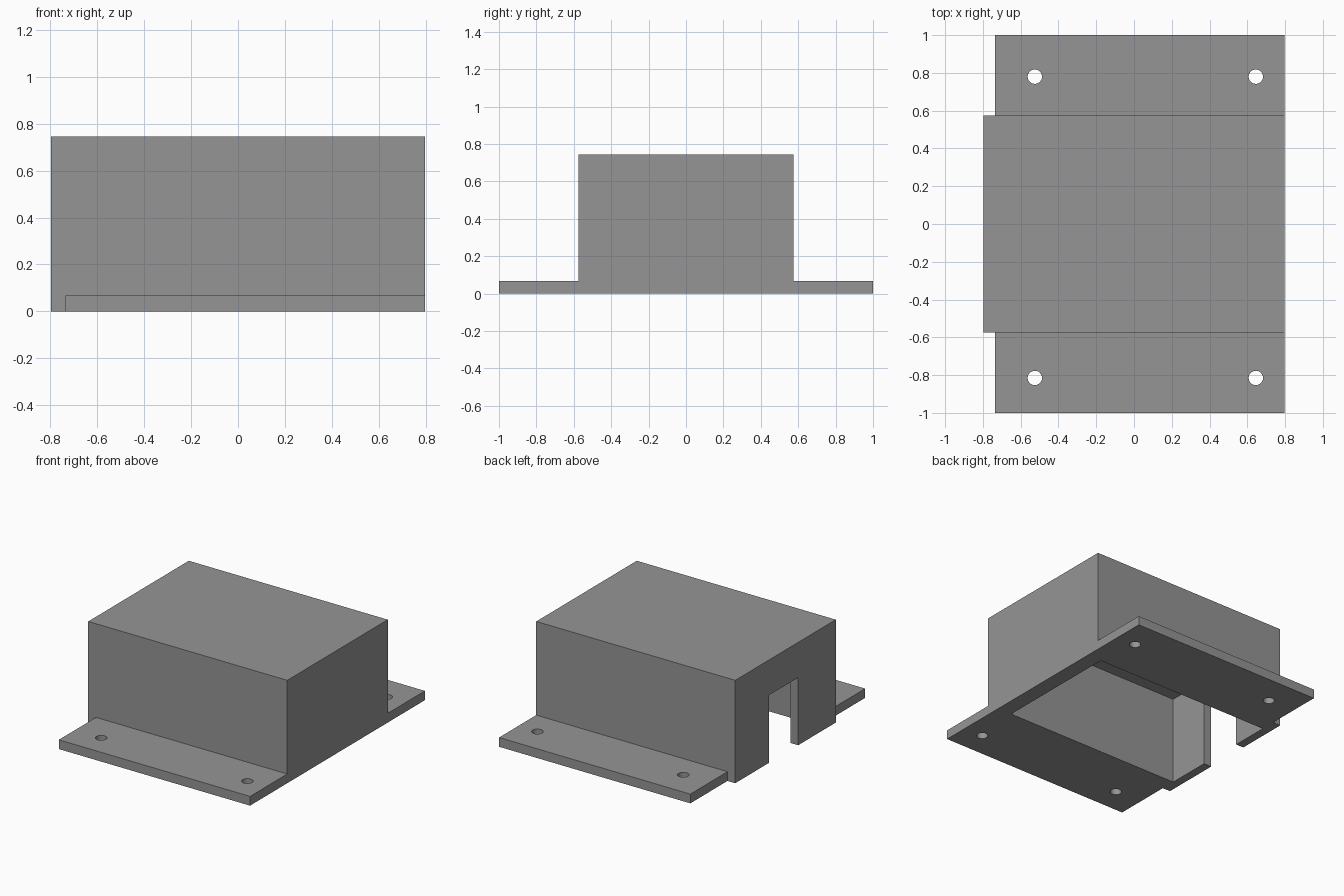
import bpy

if "Cube" in bpy.data.objects:
    bpy.data.objects.remove(bpy.data.objects["Cube"])

grey = bpy.data.materials.new("plain grey")
grey.diffuse_color = (0.3, 0.3, 0.3, 1)
grey.use_nodes = True
grey.node_tree.nodes["Principled BSDF"].inputs["Base Color"].default_value = grey.diffuse_color


def box(name, x0, x1, y0, y1, z0, z1):
    bpy.ops.mesh.primitive_cube_add(
        size=1, location=((x0 + x1) / 2, (y0 + y1) / 2, (z0 + z1) / 2))
    ob = bpy.context.object
    ob.name = name
    ob.scale = (x1 - x0, y1 - y0, z1 - z0)
    bpy.ops.object.transform_apply(location=True, rotation=False, scale=True)
    ob.data.materials.append(grey)
    return ob


def combine(target, tool, operation):
    mod = target.modifiers.new(operation.lower(), 'BOOLEAN')
    mod.operation = operation
    mod.solver = 'EXACT'
    mod.object = tool
    bpy.context.view_layer.objects.active = target
    bpy.ops.object.modifier_apply(modifier=mod.name)
    bpy.data.objects.remove(tool)


# Cover block
cover = box("enclosure_cover", -0.797, 0.797, -0.575, 0.575, 0, 0.745)

# Mounting flanges along both long sides
for side in (-1, 1):
    ys = sorted((side * 0.53, side * 1.0))
    combine(cover, box("mounting_flange", -0.735, 0.797, *ys, 0, 0.067), 'UNION')

# Hollow inside, open at the bottom
combine(cover, box("cavity_cutter", -0.735, 0.683, -0.467, 0.467, -0.1, 0.64),
        'DIFFERENCE')

# Cable notch in the thin end wall
combine(cover, box("notch_cutter", -0.9, -0.6, -0.145, 0.19, -0.1, 0.49),
        'DIFFERENCE')

# Screw holes
for x in (-0.525, 0.645):
    for y in (-0.815, 0.78):
        bpy.ops.mesh.primitive_cylinder_add(
            vertices=32, radius=0.038, depth=0.3, location=(x, y, 0.03))
        hole = bpy.context.object
        hole.name = "hole_cutter"
        hole.data.materials.append(grey)
        combine(cover, hole, 'DIFFERENCE')

# Smooth hole walls, sharp box edges
bpy.ops.object.select_all(action='DESELECT')
cover.select_set(True)
bpy.context.view_layer.objects.active = cover
bpy.ops.object.shade_smooth_by_angle()
